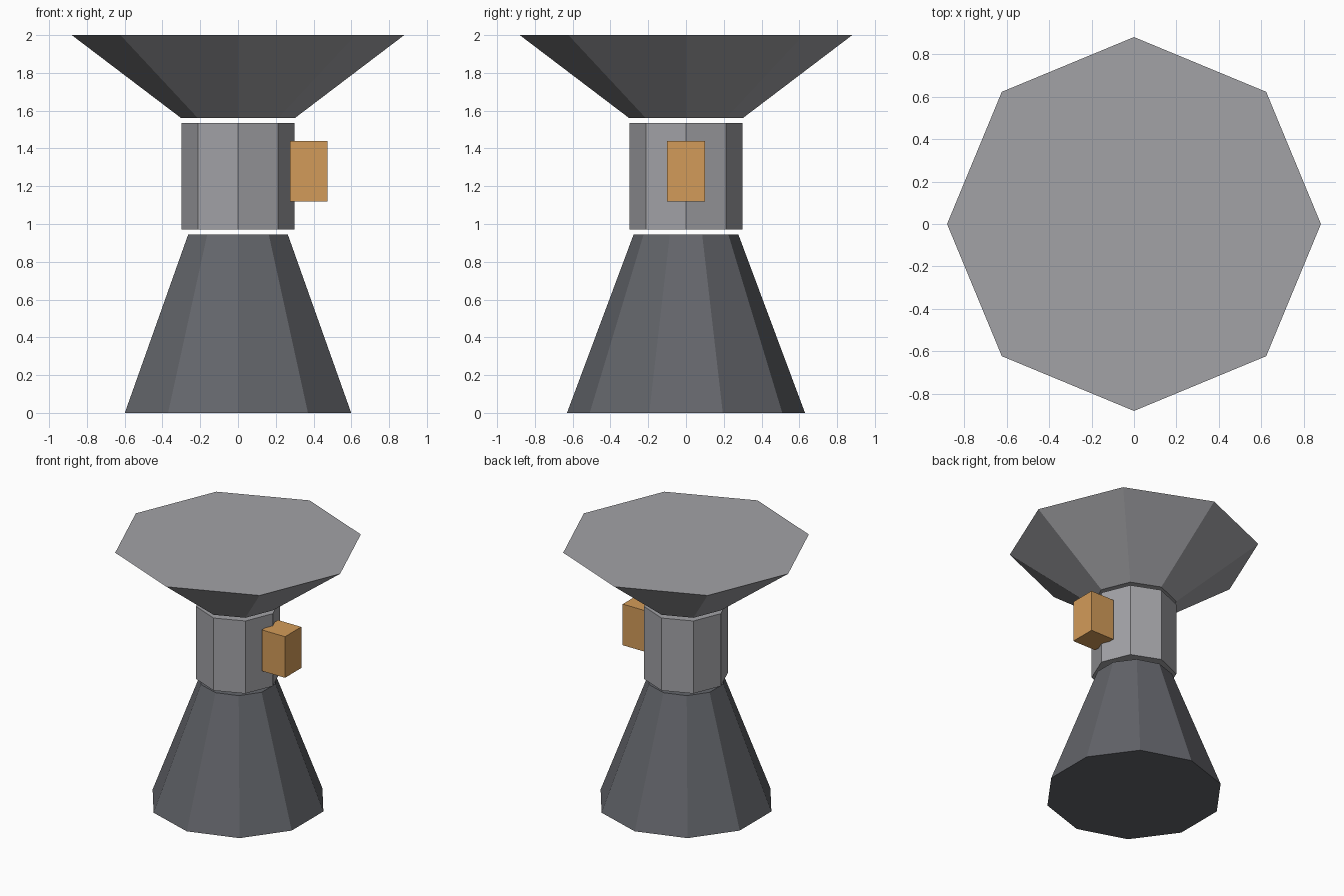
import bpy
import math

if "Cube" in bpy.data.objects:
    bpy.data.objects.remove(bpy.data.objects["Cube"])


def material(name, rgb):
    mat = bpy.data.materials.new(name)
    mat.diffuse_color = (*rgb, 1.0)
    mat.use_nodes = True
    mat.node_tree.nodes["Principled BSDF"].inputs["Base Color"].default_value = mat.diffuse_color
    return mat


light_grey = material("light_grey", (0.36, 0.36, 0.38))
dark_grey = material("dark_grey", (0.125, 0.13, 0.145))
orange = material("orange", (0.65, 0.33, 0.10))


def frustum(name, sides, r_low, r_high, z_low, z_high, mat):
    """Closed flat-faced frustum with corners on the y axis."""
    bpy.ops.mesh.primitive_cone_add(
        vertices=sides, radius1=r_low, radius2=r_high, depth=z_high - z_low,
        end_fill_type='NGON', location=(0, 0, (z_low + z_high) / 2))
    obj = bpy.context.object
    obj.name = name
    obj.data.materials.append(mat)
    return obj


# Flared ten-sided foot
frustum("base", 10, 0.63, 0.277, 0.0, 0.945, dark_grey)

# Eight-sided neck, floating between foot and bowl
frustum("neck", 8, 0.30, 0.30, 0.97, 1.535, light_grey)

# Eight-sided flared top
frustum("funnel", 8, 0.30, 0.88, 1.56, 2.0, light_grey)

# Small control box on the right side of the neck
bpy.ops.mesh.primitive_cube_add(size=1, location=(0.375, 0, 1.28))
box = bpy.context.object
box.name = "control_box"
box.scale = (0.20, 0.20, 0.32)
box.data.materials.append(orange)
